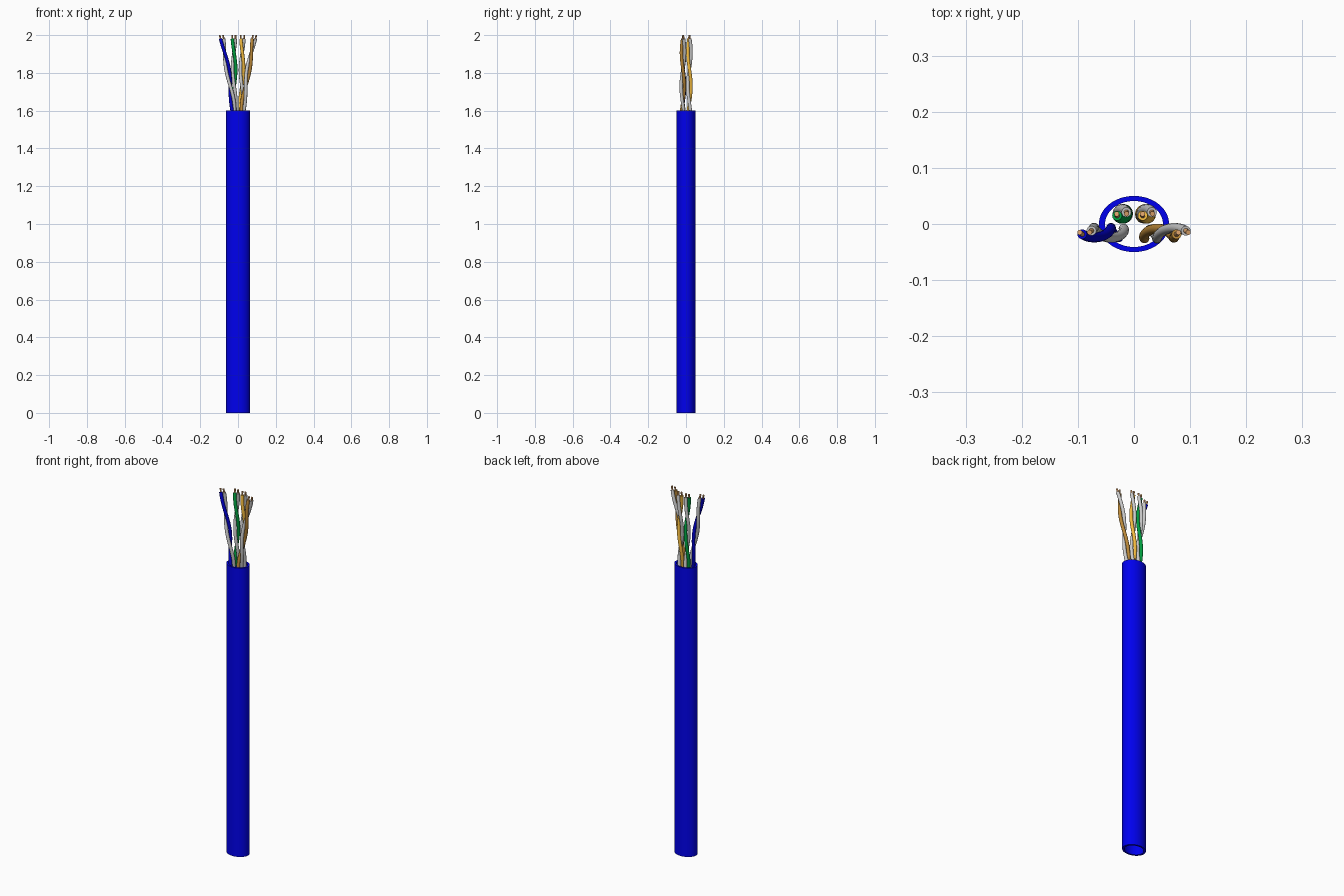
import bpy, bmesh, math
from mathutils import Vector

if "Cube" in bpy.data.objects:
    bpy.data.objects.remove(bpy.data.objects["Cube"])


def material(name, rgb):
    m = bpy.data.materials.new(name)
    m.diffuse_color = (*rgb, 1)
    m.use_nodes = True
    m.node_tree.nodes["Principled BSDF"].inputs["Base Color"].default_value = m.diffuse_color
    return m


def smooth(ob, mat):
    ob.data.materials.append(mat)
    bpy.ops.object.select_all(action='DESELECT')
    ob.select_set(True)
    bpy.context.view_layer.objects.active = ob
    bpy.ops.object.shade_smooth_by_angle(angle=math.radians(40))


def mesh_object(name, bm, mat):
    bmesh.ops.recalc_face_normals(bm, faces=bm.faces[:])
    me = bpy.data.meshes.new(name)
    bm.to_mesh(me)
    bm.free()
    ob = bpy.data.objects.new(name, me)
    bpy.context.collection.objects.link(ob)
    smooth(ob, mat)


def sweep(name, path, radius, mat, sides=14):
    """Capped round tube along a mostly vertical path."""
    bm = bmesh.new()
    rings = []
    for i, p in enumerate(path):
        t = (path[min(i + 1, len(path) - 1)] - path[max(i - 1, 0)]).normalized()
        u = Vector((0, 1, 0)).cross(t).normalized()
        v = t.cross(u)
        angles = [2 * math.pi * k / sides for k in range(sides)]
        rings.append([bm.verts.new(p + radius * (math.cos(a) * u + math.sin(a) * v)) for a in angles])
    for a, b in zip(rings, rings[1:]):
        for k in range(sides):
            n = (k + 1) % sides
            bm.faces.new((a[k], a[n], b[n], b[k]))
    bm.faces.new(rings[0])
    bm.faces.new(rings[-1])
    mesh_object(name, bm, mat)


blue = material("jacket_blue", (0.0, 0.0, 0.85))
white = material("white", (0.85, 0.85, 0.85))
copper = material("copper", (0.75, 0.38, 0.15))

# Outer jacket: hollow oval tube
bm = bmesh.new()
SIDES = 64
profile = [(0.0625, 0.05, 0), (0.0625, 0.05, 1.6), (0.0515, 0.041, 1.6), (0.0515, 0.041, 0)]
loops = [[bm.verts.new((rx * math.cos(2 * math.pi * k / SIDES), ry * math.sin(2 * math.pi * k / SIDES), z))
          for k in range(SIDES)] for rx, ry, z in profile]
for i in range(4):
    a, b = loops[i], loops[(i + 1) % 4]
    for k in range(SIDES):
        n = (k + 1) % SIDES
        bm.faces.new((a[k], a[n], b[n], b[k]))
mesh_object("jacket", bm, blue)

# Twisted pairs: name, colour, base xy, top xy
Z0, Z1, TIP = 1.58, 1.98, 2.0
PERIOD, OFFSET, RADIUS, STEPS = 0.36, 0.0088, 0.0088, 48
pairs = [
    ("blue", (0.0, 0.0, 0.6), (-0.023, -0.016), (-0.088, -0.015)),
    ("green", (0.0, 0.35, 0.05), (-0.019, 0.018), (-0.022, 0.018)),
    ("orange", (0.9, 0.5, 0.05), (0.019, 0.018), (0.024, 0.018)),
    ("brown", (0.5, 0.25, 0.04), (0.023, -0.018), (0.088, -0.015)),
]


def wire_point(z, base, top, phase):
    s = (z - Z0) / (TIP - Z0)
    ease = s ** 1.25
    angle = phase + 2 * math.pi * (TIP - z) / PERIOD
    return Vector((base[0] + (top[0] - base[0]) * ease + OFFSET * math.cos(angle),
                   base[1] + (top[1] - base[1]) * ease + OFFSET * math.sin(angle), z))


for name, rgb, base, top in pairs:
    colour = material(name, rgb)
    for label, mat, phase in ((name, colour, math.pi), (name + "_white", white, 0)):
        path = [wire_point(Z0 + (Z1 - Z0) * i / STEPS, base, top, phase) for i in range(STEPS + 1)]
        sweep(label + "_wire", path, RADIUS, mat)
        # Bare copper end
        tip = [wire_point(z, base, top, phase) for z in (Z1 - 0.01, Z1, Z1 + 0.01, TIP)]
        sweep(label + "_copper_tip", tip, 0.0045, copper, 12)
